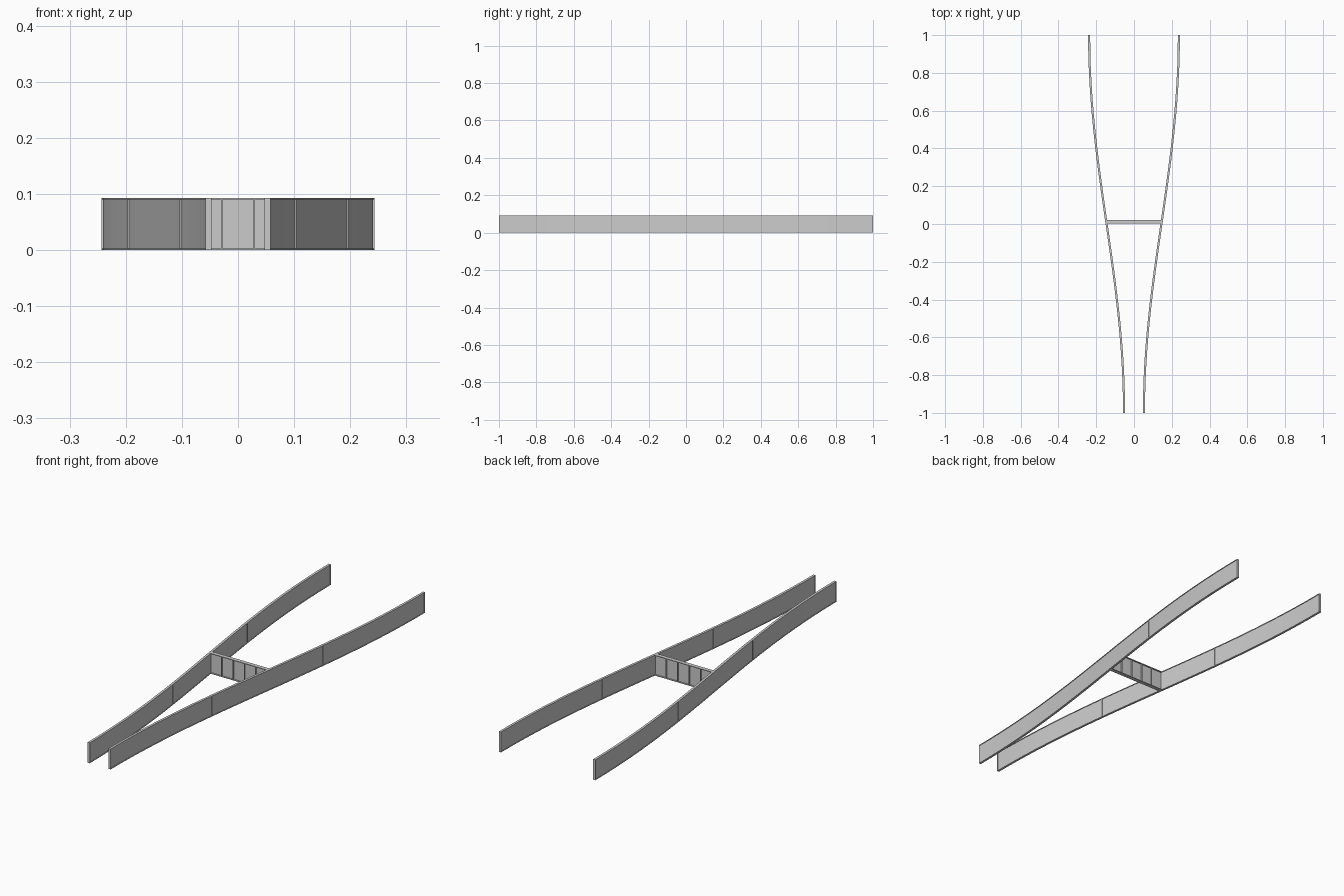
import bpy, bmesh, math

if "Cube" in bpy.data.objects:
    bpy.data.objects.remove(bpy.data.objects["Cube"])

H = 0.093      # overall height
T = 0.003      # flange and stiffener thickness
RW = 0.0055    # half width of rail flange
N = 24         # segments along each rail


def rail_x(y):
    return 0.145 + 0.0925 * math.sin(math.pi / 2 * y)


def sweep(name, y0, y1, half, z0, z1, n):
    """Rectangular section swept along the S-shaped rail, mirrored in x."""
    bm = bmesh.new()
    prev = None
    for i in range(n + 1):
        y = y0 + (y1 - y0) * i / n
        x = rail_x(y)
        ring = [bm.verts.new(p) for p in ((x - half, y, z0), (x + half, y, z0),
                                          (x + half, y, z1), (x - half, y, z1))]
        if prev:
            for k in range(4):
                bm.faces.new((prev[k], prev[(k + 1) % 4], ring[(k + 1) % 4], ring[k]))
        if i in (0, n):
            bm.faces.new(ring)
        prev = ring
    bmesh.ops.recalc_face_normals(bm, faces=bm.faces)
    me = bpy.data.meshes.new(name)
    bm.to_mesh(me)
    bm.free()
    ob = bpy.data.objects.new(name, me)
    bpy.context.collection.objects.link(ob)
    ob.modifiers.new("Mirror", 'MIRROR')
    return ob


def box(name, x0, x1, y0, y1, z0, z1):
    bpy.ops.mesh.primitive_cube_add(size=1, location=((x0 + x1) / 2, (y0 + y1) / 2, (z0 + z1) / 2))
    ob = bpy.context.object
    ob.name = name
    ob.scale = (x1 - x0, y1 - y0, z1 - z0)
    return ob


# Curved side rails: I-beam web, flanges and upright stiffeners
sweep("rail_web", -1, 1, 0.003, T, H - T, N)
sweep("rail_bottom_flange", -1, 1, RW, 0, T, N)
sweep("rail_top_flange", -1, 1, RW, H - T, H, N)
for y in (-1 + T / 2, -1 / 3, 1 / 3, 1 - T / 2):
    sweep("rail_stiffener", y - T / 2, y + T / 2, RW, T, H - T, 1)

# Crossbar: same construction, straight
CY, CW, CX = 0.012, 0.009, 0.1435
box("crossbar_web", -CX, CX, CY - 0.003, CY + 0.003, T, H - T)
box("crossbar_bottom_flange", -CX, CX, CY - CW, CY + CW, 0, T)
box("crossbar_top_flange", -CX, CX, CY - CW, CY + CW, H - T, H)
for i in range(1, 5):
    x = -CX + 2 * CX * i / 5
    box("crossbar_stiffener", x - T / 2, x + T / 2, CY - CW, CY + CW, T, H - T)
